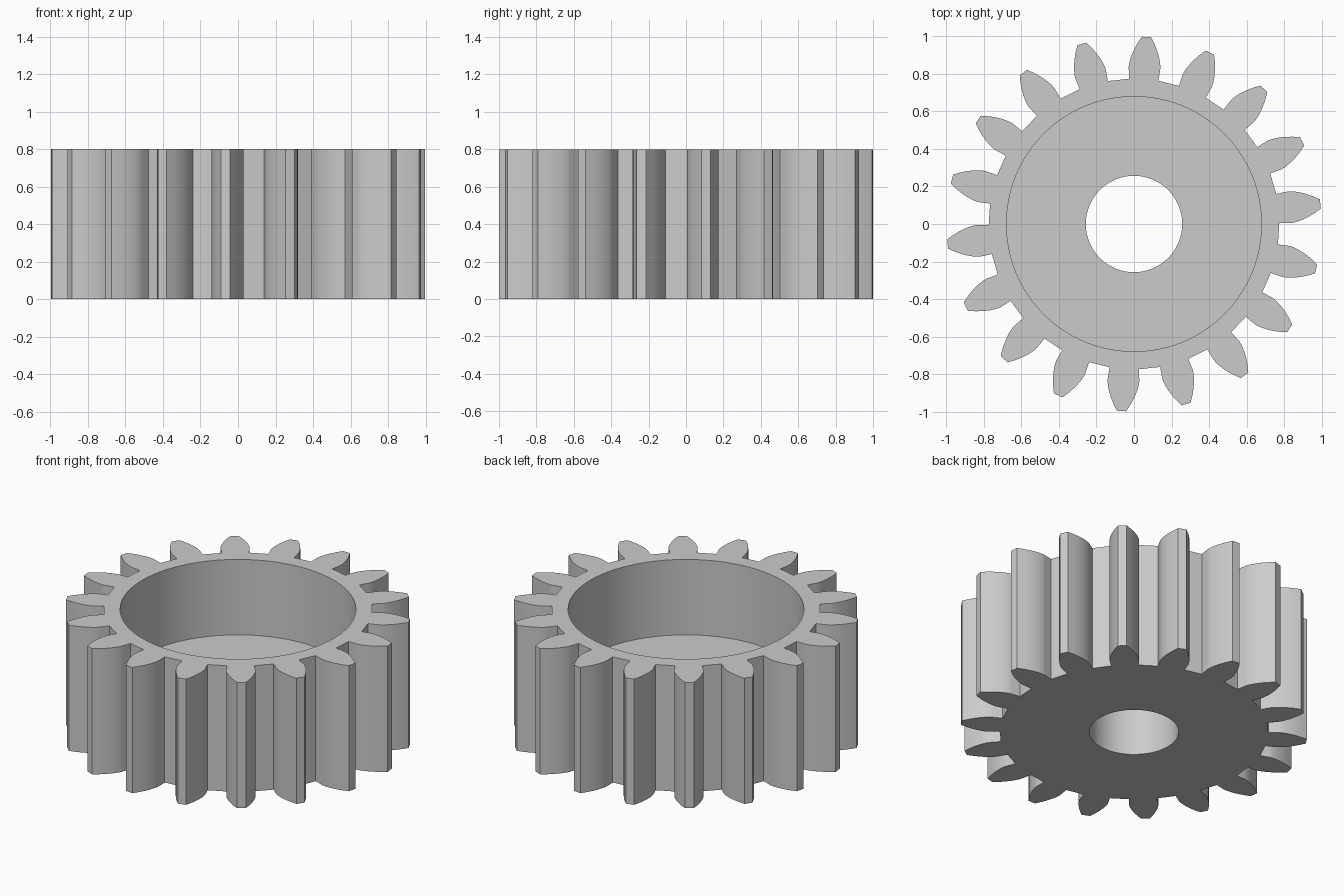
import bpy, bmesh
from math import atan, cos, sin, sqrt, pi, radians

cube = bpy.data.objects.get("Cube")
if cube:
    bpy.data.objects.remove(cube, do_unlink=True)

TEETH = 18
HEIGHT, FLOOR = 0.8, 0.32          # full height, recess floor
TIP_R, ROOT_R, BASE_R = 1.0, 0.775, 0.835
RECESS_R, BORE_R = 0.68, 0.257
PHASE, HALF_BASE = radians(6.15), radians(5.8)
STEPS = 8

steel = bpy.data.materials.new("steel grey")
steel.use_nodes = True
steel.diffuse_color = (0.6, 0.6, 0.6, 1)
steel.node_tree.nodes["Principled BSDF"].inputs["Base Color"].default_value = (0.6, 0.6, 0.6, 1)


def polar(r, a):
    return r * cos(a), r * sin(a)


def gear_outline():
    """Involute teeth with radial flanks below the base circle."""
    t_max = sqrt((TIP_R / BASE_R) ** 2 - 1)
    flank = [(ROOT_R, HALF_BASE)]
    for i in range(STEPS + 1):
        t = t_max * i / STEPS
        flank.append((BASE_R * sqrt(1 + t * t), HALF_BASE - (t - atan(t))))
    points = []
    for k in range(TEETH):
        mid = PHASE + 2 * pi * k / TEETH
        points += [polar(r, mid - a) for r, a in flank]
        points += [polar(r, mid + a) for r, a in reversed(flank)]
    return points


def circle(r, n=96):
    return [polar(r, 2 * pi * i / n) for i in range(n)]


bm = bmesh.new()


def ring(points, z):
    verts = [bm.verts.new((x, y, z)) for x, y in points]
    edges = [bm.edges.new((v, verts[i - 1])) for i, v in enumerate(verts)]
    return verts, edges


def wall(a, b):
    for i in range(len(a[0])):
        bm.faces.new((a[0][i - 1], a[0][i], b[0][i], b[0][i - 1]))


def cap(outer, inner):
    bmesh.ops.triangle_fill(bm, use_beauty=True, use_dissolve=False,
                            edges=outer[1] + inner[1], normal=(0, 0, 1))


# Rings that bound the teeth, the recess and the bore
outline = gear_outline()
teeth_low, teeth_high = ring(outline, 0), ring(outline, HEIGHT)
recess_high, recess_low = ring(circle(RECESS_R), HEIGHT), ring(circle(RECESS_R), FLOOR)
bore_high, bore_low = ring(circle(BORE_R), FLOOR), ring(circle(BORE_R), 0)

# Top rim, recess floor and underside
cap(teeth_high, recess_high)
cap(recess_low, bore_high)
cap(teeth_low, bore_low)

# Upright walls
wall(teeth_low, teeth_high)
wall(recess_high, recess_low)
wall(bore_high, bore_low)
bmesh.ops.recalc_face_normals(bm, faces=bm.faces[:])

mesh = bpy.data.meshes.new("spur_gear")
bm.to_mesh(mesh)
bm.free()
mesh.materials.append(steel)
gear = bpy.data.objects.new("spur_gear", mesh)
bpy.context.collection.objects.link(gear)

# Smooth bore, recess and tooth flanks with crisp rims
bpy.ops.object.select_all(action='DESELECT')
gear.select_set(True)
bpy.context.view_layer.objects.active = gear
bpy.ops.object.shade_smooth_by_angle(angle=radians(25))
